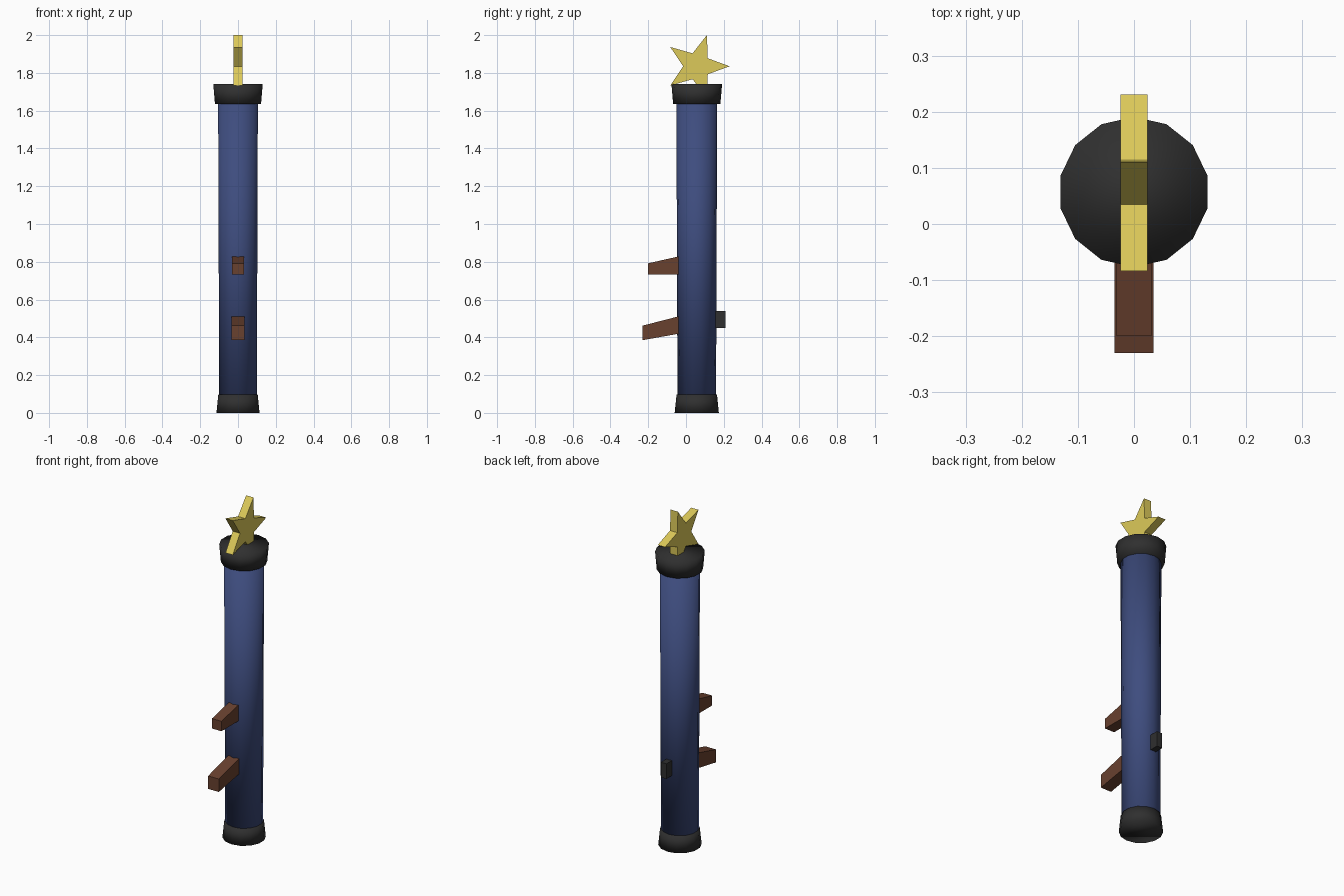
import bpy
import bmesh
from math import cos, sin, pi

cube = bpy.data.objects.get("Cube")
if cube:
    bpy.data.objects.remove(cube, do_unlink=True)

AXIS_Y = 0.057   # tube axis, shared by the caps and the star


def material(name, rgb):
    m = bpy.data.materials.new(name)
    m.use_nodes = True
    m.diffuse_color = (*rgb, 1)
    bsdf = next(n for n in m.node_tree.nodes if n.type == 'BSDF_PRINCIPLED')
    bsdf.inputs["Base Color"].default_value = (*rgb, 1)
    return m


blue = material("navy blue", (0.048, 0.073, 0.21))
black = material("soft black", (0.029, 0.029, 0.029))
brown = material("wood brown", (0.14, 0.052, 0.028))
yellow = material("star yellow", (0.72, 0.59, 0.1))


def round_part(name, z0, z1, r0, r1, mat):
    """Tapered 14-sided cylinder, smooth over its ends."""
    bpy.ops.mesh.primitive_cone_add(
        vertices=14, radius1=r0, radius2=r1, depth=z1 - z0,
        location=(0, AXIS_Y, (z0 + z1) / 2))
    ob = bpy.context.object
    ob.name = name
    ob.data.materials.append(mat)
    bpy.ops.object.shade_smooth()
    return ob


def extruded(name, profile, half_width, mat):
    """Flat-faced part: (y, z) profile extruded symmetrically along x."""
    bm = bmesh.new()
    face = bm.faces.new([bm.verts.new((-half_width, y, z)) for y, z in profile])
    new = bmesh.ops.extrude_face_region(bm, geom=[face])["geom"]
    bmesh.ops.translate(bm, vec=(2 * half_width, 0, 0),
                        verts=[g for g in new if isinstance(g, bmesh.types.BMVert)])
    bmesh.ops.recalc_face_normals(bm, faces=bm.faces)
    me = bpy.data.meshes.new(name)
    bm.to_mesh(me)
    bm.free()
    me.materials.append(mat)
    ob = bpy.data.objects.new(name, me)
    bpy.context.collection.objects.link(ob)
    return ob


# Tube and its end caps
round_part("tube", 0.05, 1.68, 0.102, 0.108, blue)
round_part("bottom_cap", 0, 0.097, 0.117, 0.107, black)
round_part("top_cap", 1.635, 1.74, 0.125, 0.134, black)

# Tapered wooden handles on the front
extruded("upper_handle", [(-0.2, 0.733), (0, 0.733), (0, 0.837), (-0.2, 0.792)],
         0.031, brown)
extruded("lower_handle", [(-0.23, 0.385), (0, 0.426), (0, 0.521), (-0.23, 0.462)],
         0.035, brown)

# Small block on the back
extruded("back_block", [(0.12, 0.45), (0.21, 0.45), (0.21, 0.54), (0.12, 0.54)],
         0.018, black)

# Five-pointed star, one tip pointing backward
star = []
for i in range(10):
    r = 0.072 if i % 2 else 0.1736
    star.append((AXIS_Y + r * cos(i * pi / 5), 1.835 + r * sin(i * pi / 5)))
extruded("star", star, 0.024, yellow)
